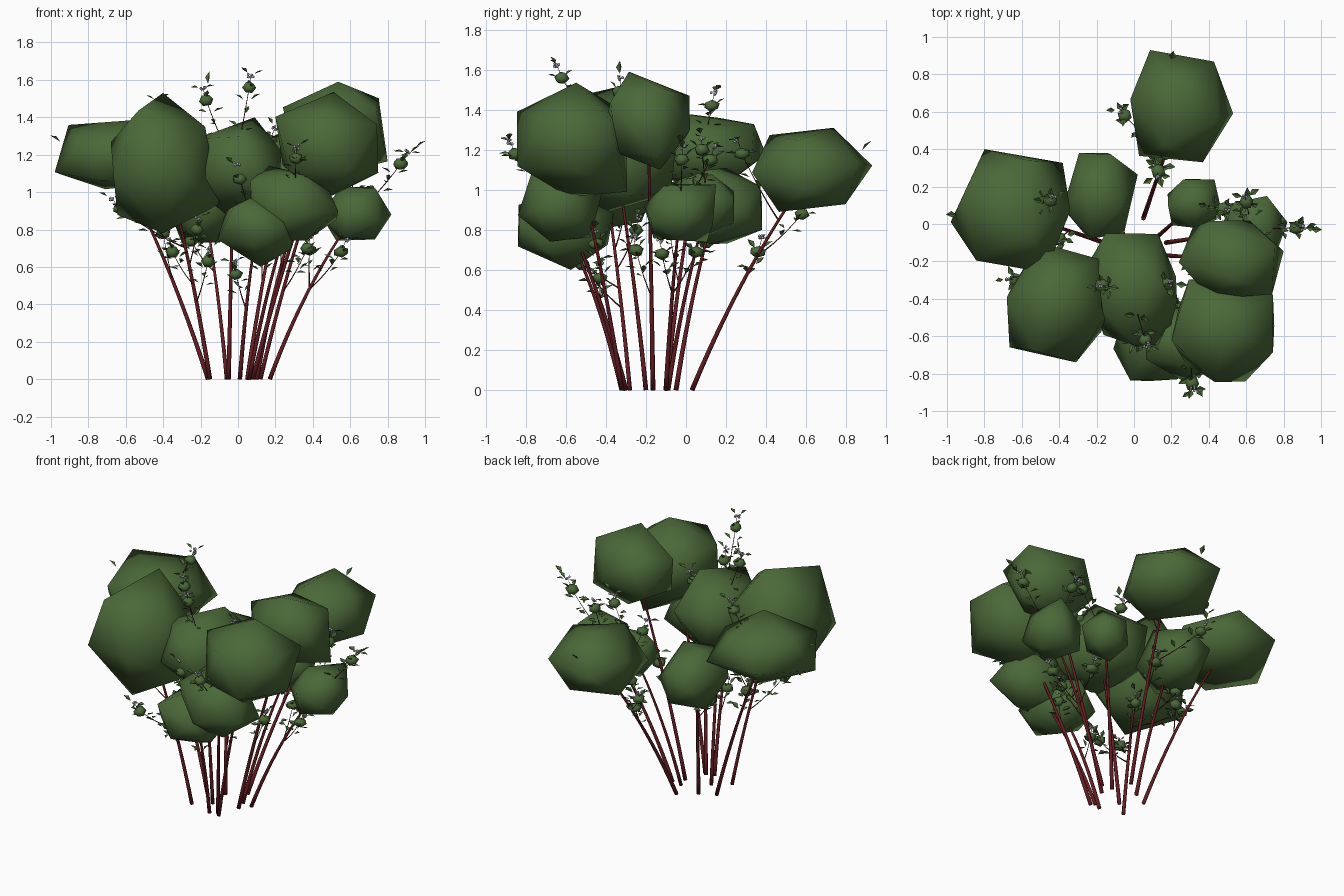
import bpy, bmesh, math, random
from mathutils import Vector, Matrix, Euler

if "Cube" in bpy.data.objects:
    bpy.data.objects.remove(bpy.data.objects["Cube"])

random.seed(7)


def material(name, rgb):
    m = bpy.data.materials.new(name)
    m.diffuse_color = (*rgb, 1)
    m.use_nodes = True
    m.node_tree.nodes["Principled BSDF"].inputs["Base Color"].default_value = m.diffuse_color
    return m


GREEN = material("leaf green", (0.07, 0.14, 0.04))
RED = material("red bark", (0.13, 0.013, 0.016))
GREY = material("pale berry", (0.40, 0.40, 0.47))


def finish(bm, name, mat, smooth):
    me = bpy.data.meshes.new(name)
    for f in bm.faces:
        f.smooth = smooth
    bm.to_mesh(me)
    bm.free()
    me.materials.append(mat)
    ob = bpy.data.objects.new(name, me)
    bpy.context.collection.objects.link(ob)


def rand_rot():
    return Euler([random.uniform(0, math.tau) for _ in range(3)]).to_matrix()


def fit_box(pts, centre, size):
    """Scale points so their bounds fill a box of half-sizes."""
    for i in range(3):
        lo, hi = min(p[i] for p in pts), max(p[i] for p in pts)
        for p in pts:
            p[i] = centre[i] + ((p[i] - lo) / (hi - lo) * 2 - 1) * size[i]
    return pts


tmp = bmesh.new()
bmesh.ops.create_icosphere(tmp, subdivisions=1, radius=1)
ICO = [v.co.copy() for v in tmp.verts]
tmp.free()


def add_blob(bm, centre, size, corners=()):
    """Uneven icosahedron, turned to suit silhouette corners (axis, axis, u, v)."""
    best, best_cost = None, 1e9
    for _ in range(300 if corners else 1):
        rot = rand_rot()
        pts = fit_box([rot @ p * random.uniform(.94, 1.06) for p in ICO], centre, size)
        cost = sum(min((p[a] - u) ** 2 + (p[b] - w) ** 2 for p in pts) for a, b, u, w in corners)
        if cost < best_cost:
            best, best_cost = pts, cost
    for a, b, u, w in corners:
        p = min(best, key=lambda q: (q[a] - u) ** 2 + (q[b] - w) ** 2)
        p[a] += (u - p[a]) * 0.85
        p[b] += (w - p[b]) * 0.85
    fit_box(best, centre, size)
    hull = bmesh.ops.convex_hull(bm, input=[bm.verts.new(p) for p in best])
    junk = [g for g in hull["geom_interior"] if isinstance(g, bmesh.types.BMVert)]
    bmesh.ops.delete(bm, geom=junk, context='VERTS')


def add_tube(bm, pts, radii, sides=6):
    rings = []
    for i, p in enumerate(pts):
        d = pts[min(i + 1, len(pts) - 1)] - pts[max(i - 1, 0)]
        q = d.to_track_quat('Z', 'Y')
        rings.append([bm.verts.new(p + q @ Vector((math.cos(a), math.sin(a), 0)) * radii[i])
                      for a in (math.tau * k / sides for k in range(sides))])
    for a, b in zip(rings, rings[1:]):
        for k in range(sides):
            n = (k + 1) % sides
            bm.faces.new((a[k], a[n], b[n], b[k]))
    bm.faces.new(rings[0][::-1])
    bm.faces.new(rings[-1])


def add_leaf(bm, base, direction, length):
    """Diamond leaf folded along its midrib."""
    d = direction.normalized()
    side = d.cross(Vector((random.uniform(-.5, .5), random.uniform(-.5, .5), 1))).normalized()
    up = side.cross(d)
    mid = base + d * length * 0.5
    w = length * 0.28
    a, b = bm.verts.new(base), bm.verts.new(base + d * length)
    l = bm.verts.new(mid + side * w + up * w * 0.5)
    r = bm.verts.new(mid - side * w + up * w * 0.5)
    bm.faces.new((a, b, l))
    bm.faces.new((a, r, b))


def bezier(a, b, c, n):
    return [a * (1 - t) ** 2 + b * 2 * t * (1 - t) + c * t * t for t in (i / n for i in range(n + 1))]


# canes, each topped by a big foliage mass
cane_bm, paths = bmesh.new(), []


def cane(foot, centre, size, front=(), right=(), top=()):
    a, c = Vector((*foot, 0)), Vector(centre)
    ctrl = a.lerp(c, 0.42)
    ctrl.z += 0.15
    pts = bezier(a, ctrl, c, 12)
    paths.append(pts)
    add_tube(cane_bm, pts, [0.0125 - 0.007 * i / 12 for i in range(13)])
    corners = [(0, 2, *p) for p in front] + [(1, 2, *p) for p in right] + [(0, 1, *p) for p in top]
    bm = bmesh.new()
    add_blob(bm, c, size, corners)
    finish(bm, "foliage_mass", GREEN, True)


cane((0.05, 0.03), (0.255, 0.63, 1.10), (0.275, 0.30, 0.21),
     right=[(.93, 1.13), (.73, 1.31), (.46, .9), (.79, .94)],
     top=[(.08, .93), (.43, .87), (.53, .59), (.37, .33), (.02, .36), (-.02, .67)])
cane((-0.16, -0.10), (-0.66, 0.07, 1.20), (0.32, 0.33, 0.185),
     front=[(-.98, 1.1), (-.91, 1.36), (-.55, 1.38)],
     top=[(-.98, 0), (-.8, .4), (-.37, .32), (-.47, -.26), (-.34, .07)])
cane((-0.06, -0.05), (-0.18, 0.15, 0.92), (0.20, 0.23, 0.19),
     right=[(.37, 1.02), (.12, .74)], top=[(-.29, .38), (.02, .27), (-.23, -.08)])
cane((-0.15, -0.28), (-0.39, -0.42, 1.155), (0.29, 0.32, 0.375),
     front=[(-.4, 1.53), (-.66, 1.26), (-.67, 1.09), (-.4, .78), (-.1, .93), (-.18, 1.34)],
     top=[(-.68, -.41), (-.54, -.69), (-.31, -.74), (-.5, -.13)])
cane((-0.05, -0.20), (-0.02, -0.35, 1.14), (0.25, 0.30, 0.26),
     front=[(.1, 1.4)],
     top=[(.13, -.05), (.23, -.28), (.18, -.64), (-.16, -.58), (-.27, -.25), (-.09, -.08)])
cane((0.08, -0.32), (0.475, -0.57, 1.25), (0.275, 0.275, 0.285),
     right=[(-.845, 1.39), (-.545, 1.535), (-.73, 1.11), (-.3, .97)],
     top=[(.2, -.62), (.43, -.84), (.74, -.68), (.75, -.38), (.28, -.3)])
cane((0.06, -0.30), (0.30, -0.63, 0.94), (0.235, 0.21, 0.20),
     front=[(.07, 1.07), (.16, 1.14), (.45, 1.08), (.53, .9), (.36, .75), (.09, .74)])
cane((0.01, -0.32), (0.10, -0.60, 0.80), (0.21, 0.24, 0.20),
     front=[(-.11, .75), (.13, .6), (-.06, .9)], right=[(-.84, .93), (-.83, .83), (-.57, .6)])
cane((0.12, -0.165), (0.52, -0.19, 1.345), (0.28, 0.21, 0.245),
     front=[(.55, 1.59), (.26, 1.45), (.74, 1.44), (.8, 1.15)],
     right=[(-.29, 1.585), (0, 1.46), (-.01, 1.23), (-.13, 1.1), (-.4, 1.33)],
     top=[(.8, -.14), (.74, -.38), (.42, .02)])
cane((0.17, -0.10), (0.63, -0.03, 0.885), (0.19, 0.18, 0.145),
     front=[(.82, .88), (.72, .75), (.52, .75), (.72, 1.02)],
     right=[(-.21, .92), (.15, 1.03), (.13, .74), (-.16, .76)], top=[(.7, .17), (.8, .02)])
cane((0.10, -0.09), (0.325, 0.11, 0.92), (0.145, 0.13, 0.16),
     top=[(.43, .24), (.18, .1), (.47, .06)])
finish(cane_bm, "canes", RED, True)

# twig tips with small leaf knots
tips = [
    (-0.17, -0.33, 1.49), (0.06, -0.62, 1.56), (0.31, -0.85, 1.18), (0.87, -0.02, 1.15),
    (-0.45, 0.13, 1.42), (-0.05, 0.58, 0.88), (0.60, 0.12, 1.15), (0.13, 0.36, 0.69),
    (-0.63, -0.30, 0.91), (-0.35, -0.55, 0.68), (-0.16, -0.52, 0.63), (-0.01, -0.43, 0.56),
    (0.37, -0.25, 0.70), (0.55, -0.12, 0.68), (-0.25, 0.10, 0.74), (0.23, -0.45, 0.73),
    (-0.22, -0.25, 0.80), (0.13, 0.28, 1.18), (0.57, -0.38, 1.22), (0.17, -0.32, 1.28),
    (0.01, -0.62, 1.07), (0.38, 0.05, 0.69), (-0.40, -0.08, 0.78), (0.48, 0.08, 1.20),
]

twig_bm, knot_bm, leaf_bm, berry_bm = (bmesh.new() for _ in range(4))
for tip in tips:
    t = Vector(tip)
    # start on the closest cane point well below the tip
    options = [p for path in paths for p in path if 0.3 < p.z < t.z - 0.16]
    start = min(options, key=lambda p: (p - t).length + 0.6 * abs(p.z - 0.6 * t.z))
    ctrl = start.lerp(t, 0.5) + Vector((0, 0, -0.03))
    grow = (t - ctrl).normalized()
    end = t + (grow + Vector((0, 0, 0.4))).normalized() * 0.07
    pts = bezier(start, ctrl, t, 6) + [end]
    add_tube(twig_bm, pts, [0.004 - 0.0004 * i for i in range(len(pts))], 4)
    add_blob(knot_bm, t, (0.038, 0.038, 0.03))
    # leaves spread along the outer half
    for i, p in enumerate(pts[3:]):
        for k in range(2):
            a = i * 1.6 + k * math.pi + random.uniform(-.4, .4)
            out = Vector((math.cos(a), math.sin(a), random.uniform(-.5, .6))) + grow * 0.5
            add_leaf(leaf_bm, p + out * 0.02, out, random.uniform(0.045, 0.065))
    # berry cluster at the end
    for k in range(6):
        off = Vector([random.uniform(-0.014, 0.014) for _ in range(3)])
        bmesh.ops.create_icosphere(berry_bm, subdivisions=1, radius=0.008,
                                   matrix=Matrix.Translation(end + off))

# outlying single leaves
for p, d in [((-0.95, 0.05, 1.27), (-1, 0, 0.6)), ((0.92, -0.02, 1.21), (0.8, 0, 0.6)),
             ((0.95, -0.03, 1.24), (0.8, 0, 0.5)), ((-0.16, -0.33, 1.58), (0.1, 0, 1)),
             ((0.2, 0.88, 1.2), (0.2, 0.8, 0.8)), ((0.33, -0.87, 1.17), (0.5, -0.7, 0))]:
    add_leaf(leaf_bm, Vector(p), Vector(d), 0.065)

finish(twig_bm, "twigs", RED, True)
finish(knot_bm, "leaf_knots", GREEN, True)
finish(leaf_bm, "leaves", GREEN, False)
finish(berry_bm, "berries", GREY, True)
